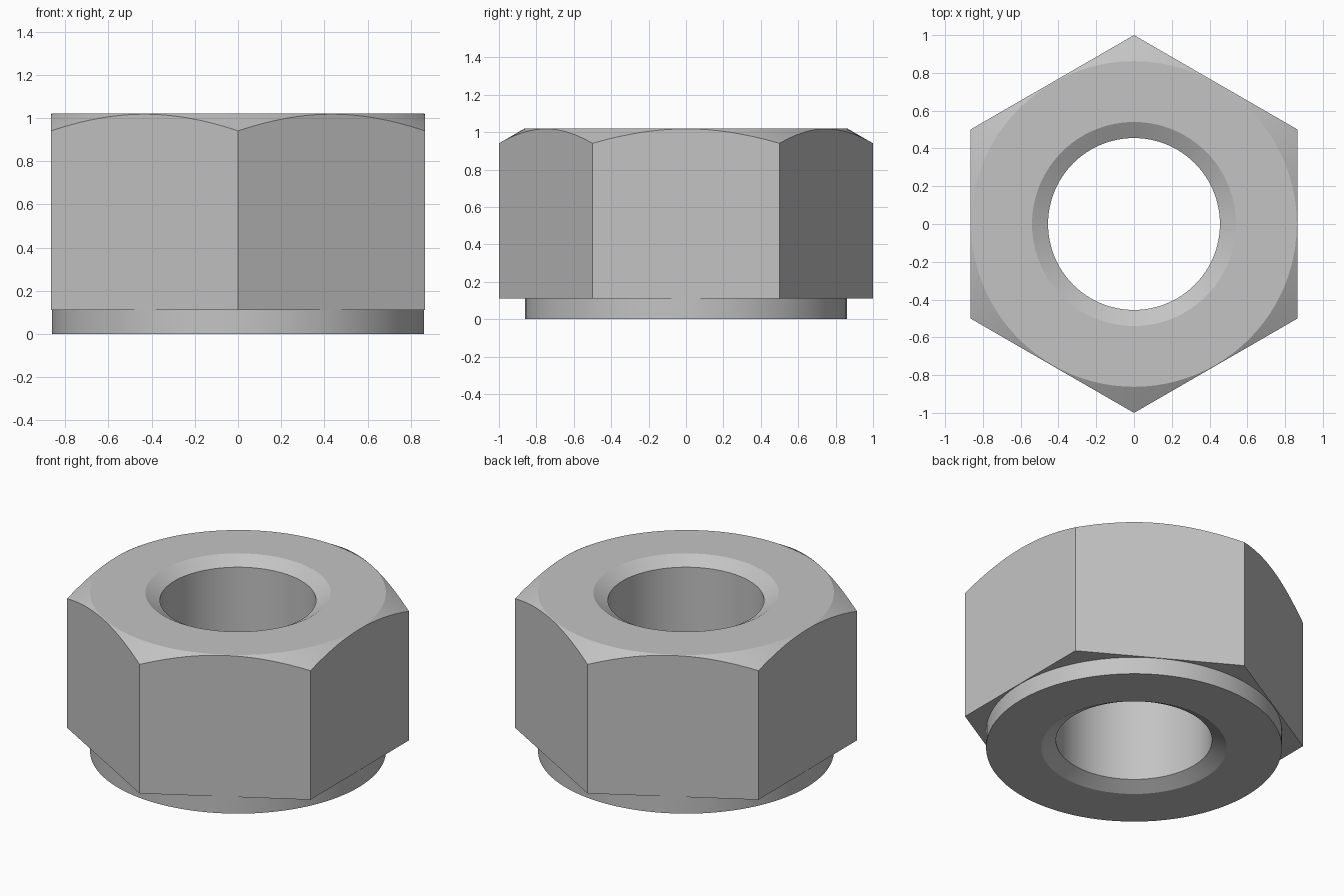
import bpy
import bmesh
from math import cos, sin, pi, tan

cube = bpy.data.objects.get("Cube")
if cube:
    bpy.data.objects.remove(cube, do_unlink=True)

SEGMENTS = 96           # multiple of 12, so corners and flat centres get vertices
APOTHEM = cos(pi / 6)   # corner radius is 1
FACE_R = 0.862          # radius of the washer face and of the flat top
BORE_R, MOUTH_R = 0.455, 0.54
HEIGHT, WASHER_H = 1.02, 0.11
SLOPE = tan(pi / 6)
MOUTH_D = (MOUTH_R - BORE_R) * SLOPE

steel = bpy.data.materials.new("steel_grey")
steel.use_nodes = True
colour = (0.55, 0.55, 0.55, 1)
steel.diffuse_color = colour
steel.node_tree.nodes["Principled BSDF"].inputs["Base Color"].default_value = colour


def hex_radius(angle):
    """Distance from the axis to the hexagon's side at this angle."""
    return APOTHEM / cos((angle + pi / 6) % (pi / 3) - pi / 6)


def section(angle):
    """Closed (radius, height) outline of the nut at this angle."""
    r = hex_radius(angle)
    return [
        (BORE_R, MOUTH_D), (MOUTH_R, 0),                      # lower mouth
        (FACE_R, 0), (FACE_R, WASHER_H),                      # washer face
        (r, WASHER_H), (r, HEIGHT - (r - FACE_R) * SLOPE),    # hexagon side
        (FACE_R, HEIGHT),                                     # corner chamfer
        (MOUTH_R, HEIGHT), (BORE_R, HEIGHT - MOUTH_D),        # upper mouth
    ]


# Sweep the section round the axis
bm = bmesh.new()
rings = []
for i in range(SEGMENTS):
    a = 2 * pi * i / SEGMENTS
    rings.append([bm.verts.new((r * cos(a), r * sin(a), z)) for r, z in section(a)])
for i, ring in enumerate(rings):
    following = rings[(i + 1) % SEGMENTS]
    for j in range(len(ring)):
        k = (j + 1) % len(ring)
        bm.faces.new((ring[j], following[j], following[k], ring[k]))
bmesh.ops.recalc_face_normals(bm, faces=bm.faces)

mesh = bpy.data.meshes.new("hex_nut")
bm.to_mesh(mesh)
bm.free()
mesh.materials.append(steel)
nut = bpy.data.objects.new("hex_nut", mesh)
bpy.context.collection.objects.link(nut)

# Smooth the round surfaces, keep chamfer edges and corners sharp
bpy.ops.object.select_all(action="DESELECT")
nut.select_set(True)
bpy.context.view_layer.objects.active = nut
bpy.ops.object.shade_smooth_by_angle(angle=pi / 9)
